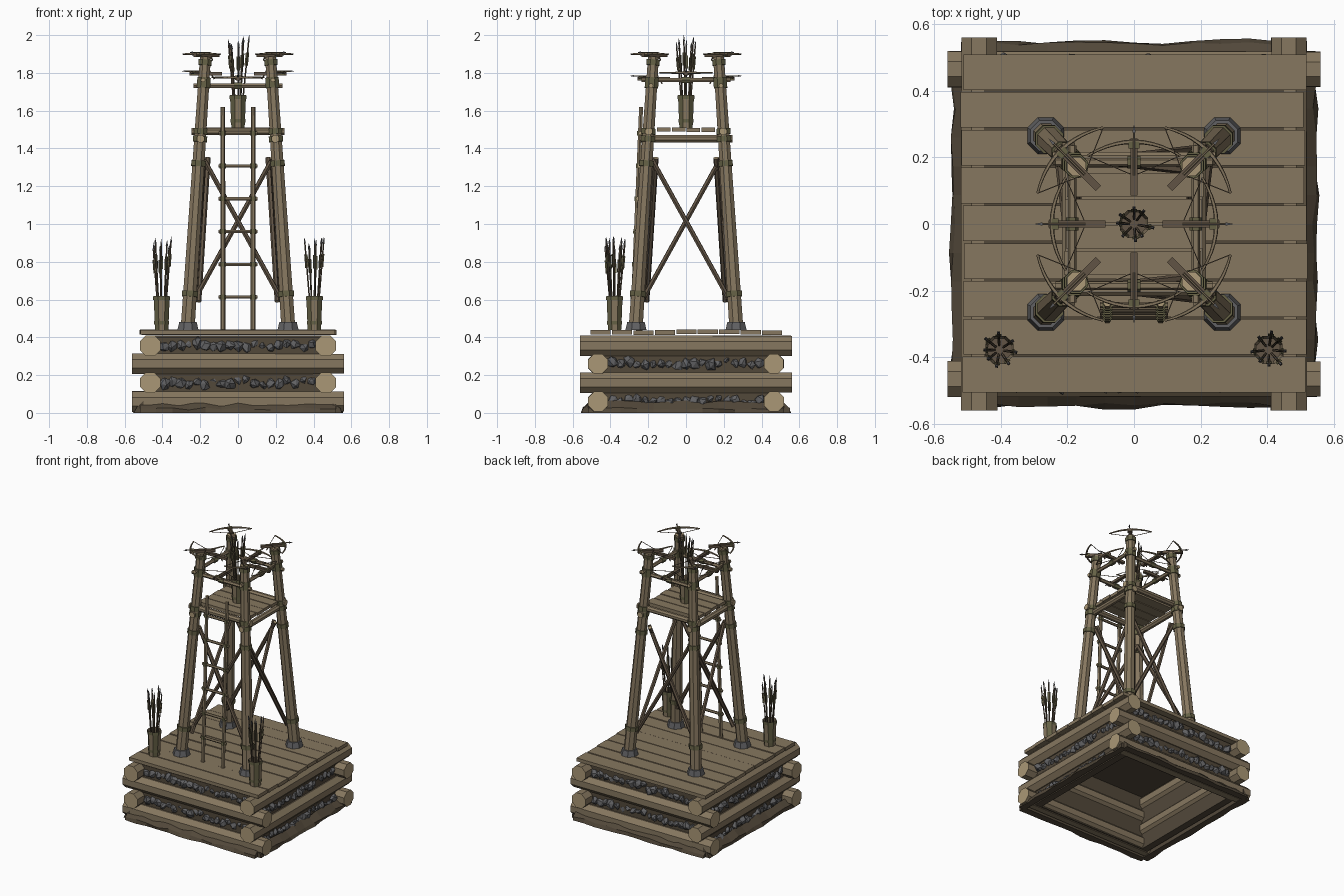
import bpy, bmesh, math, random
from mathutils import Vector, Matrix

if "Cube" in bpy.data.objects:
    bpy.data.objects.remove(bpy.data.objects["Cube"])

random.seed(4)
V = Vector
WOOD, END, STONE, EARTH, LASH, DARK = range(6)
COLORS = [("wood", (.24, .185, .115)), ("end_grain", (.40, .31, .18)), ("stone", (.12, .12, .125)),
          ("earth", (.085, .065, .042)), ("lashing", (.13, .12, .06)), ("dark_wood", (.12, .088, .058))]
MATS = []
for n, c in COLORS:
    m = bpy.data.materials.new(n)
    m.diffuse_color = (*c, 1)
    m.use_nodes = True
    m.node_tree.nodes["Principled BSDF"].inputs["Base Color"].default_value = m.diffuse_color
    MATS.append(m)


def finish(bm, name):
    me = bpy.data.meshes.new(name)
    bm.to_mesh(me)
    bm.free()
    for m in MATS:
        me.materials.append(m)
    ob = bpy.data.objects.new(name, me)
    bpy.context.collection.objects.link(ob)
    return ob


def paint(verts, mat):
    faces = {f for v in verts for f in v.link_faces}
    for f in faces:
        f.material_index = mat
    return faces


def rod(bm, a, b, r1, r2=None, n=6, mat=WOOD, end=None):
    a, b = V(a), V(b)
    d = b - a
    M = Matrix.Translation((a + b) / 2) @ d.to_track_quat('Z', 'Y').to_matrix().to_4x4() @ Matrix.Rotation(math.pi / n, 4, 'Z')
    g = bmesh.ops.create_cone(bm, cap_ends=True, segments=n, radius1=r1,
                              radius2=r1 if r2 is None else r2, depth=d.length, matrix=M)
    for f in paint(g["verts"], mat):
        if end is not None and len(f.verts) == n:
            f.material_index = end
    return g["verts"]


def box(bm, c, s, mat=WOOD, M=Matrix()):
    g = bmesh.ops.create_cube(bm, size=1, matrix=M @ Matrix.Translation(c) @ Matrix.Diagonal((*s, 1)))
    paint(g["verts"], mat)


def along(axis, u, w, z):
    """Point at u along the axis, w across it."""
    return V((u, w, z)) if axis == 0 else V((w, u, z))


# Crib base: alternating log courses, earth backing, rubble in the gaps
logs, back, rubble, skirt = (bmesh.new() for _ in range(4))
for i, z in enumerate((.06, .16, .26, .355)):
    ax = i % 2
    for s in (-1, 1):
        r = random.uniform(.058, .062)
        rod(logs, along(ax, -.56, s * .465, z), along(ax, .56, s * .465, z), r, r * .97, 8, WOOD, END)
        o = 1 - ax
        if ax == 0:
            zz = z + .1 if i < 2 else .36
        else:
            zz = z - .1 if i < 2 else .26
        # rubble row sits in the gap of the wall running the other way
        for k in range(19):
            p = along(o, -.39 + .78 * k / 18, s * random.uniform(.465, .485), z + random.uniform(-.015, .015))
            g = bmesh.ops.create_icosphere(rubble, subdivisions=1, radius=random.uniform(.022, .036),
                                           matrix=Matrix.Translation(p) @ Matrix.Rotation(random.random() * 6, 4, 'X'))
            for v in g["verts"]:
                v.co += V([random.uniform(-.007, .007) for _ in range(3)])
            paint(g["verts"], STONE)
for ax in (0, 1):
    for s in (-1, 1):
        c, d = along(ax, 0, s * .455, .205), along(ax, .88, .05, 0)
        d.z = .39
        box(back, c, d, EARTH)
        # ragged earth bank at the foot
        prev = None
        for k in range(13):
            u = -.52 + 1.04 * k / 12
            q = [along(ax, u, s * w, z) for w, z in
                 ((.5, 0), (random.uniform(.54, .558), 0), (random.uniform(.535, .55), random.uniform(.015, .03)),
                  (.5, random.uniform(.05, .07)))]
            ring = [skirt.verts.new(p) for p in q]
            if prev:
                for j in range(4):
                    skirt.faces.new((prev[j], prev[j - 1], ring[j - 1], ring[j]))
            else:
                skirt.faces.new(ring)
            prev = ring
        skirt.faces.new(prev[::-1])
for f in skirt.faces:
    f.material_index = EARTH
bmesh.ops.recalc_face_normals(skirt, faces=skirt.faces[:])
box(back, (0, 0, .405), (.9, .9, .012), EARTH)
finish(logs, "base_logs")
finish(back, "base_earth_fill")
finish(rubble, "base_rubble")
finish(skirt, "earth_bank")

# Deck planks
bm = bmesh.new()
for k in range(9):
    box(bm, (random.uniform(-.006, .006), -.452 + .1135 * k, .4265 + random.uniform(-.003, .003)),
        (1.03, .107, .024))
finish(bm, "deck_planks")


# Tower legs, stone feet and lashings
def leg_w(z):
    return .267 - (z - .44) * (.095 / 1.45)


legs, feet, ties = bmesh.new(), bmesh.new(), bmesh.new()
for sx in (-1, 1):
    for sy in (-1, 1):
        P = lambda z: V((sx * leg_w(z), sy * leg_w(z), z))
        rod(legs, P(.44), P(1.885), .04, .031, 8, WOOD, END)
        rod(feet, (sx * .265, sy * .265, .44), (sx * .265, sy * .265, .48), .06, .05, 8, STONE)
        for z in (.63, 1.32, 1.45, 1.49, 1.735, 1.76, 1.855):
            rod(ties, P(z - .015), P(z + .015), .047 - (z - .44) * .0065, n=8, mat=LASH)
finish(legs, "tower_legs")
finish(feet, "stone_feet")

# Cross braces on four sides, platform beams and parapet rails
bm, beams = bmesh.new(), bmesh.new()
for ax in (0, 1):
    for s in (-1, 1):
        for t in (-1, 1):
            o = .038 + .011 * t
            rod(bm, along(ax, -t * .235, s * (leg_w(.6) - o), .59), along(ax, t * .185, s * (leg_w(1.35) - o), 1.35),
                .0135, n=6, mat=DARK, end=END)
        zb, zr = (1.49, 1.73)[0] - .038 * ax, 1.732 + .03 * ax
        rod(beams, along(ax, -.245, s * .197, zb), along(ax, .245, s * .197, zb), .021, n=8, end=END)
        rod(beams, along(ax, -.235, s * .185, zr), along(ax, .235, s * .185, zr), .013, n=6, end=END)
        rod(ties, along(ax, -.02, s * .185, zr), along(ax, .02, s * .185, zr), .019, n=6, mat=LASH)
        for t in (-1, 1):
            rod(ties, along(ax, t * .2 - .014, s * .197, zb), along(ax, t * .2 + .014, s * .197, zb), .028, n=8, mat=LASH)
finish(bm, "cross_braces")
finish(beams, "beams_and_rails")

# Platform planks
bm = bmesh.new()
for k in range(4):
    box(bm, (random.uniform(-.006, .006), -.117 + .078 * k, 1.499 + random.uniform(-.003, .003)), (.41, .072, .022))
finish(bm, "platform_planks")

# Ladder
bm = bmesh.new()
lad = lambda x, z: V((x, -.285 + (z - .44) * .04, z))
for s in (-1, 1):
    rod(bm, lad(s * .08, .44), lad(s * .08, 1.62), .0135, .012, 6, WOOD, END)
for k in range(6):
    z = .613 + k * .1735
    rod(bm, lad(-.102, z), lad(.102, z), .0095, n=6, mat=WOOD, end=END)
    for s in (-1, 1):
        rod(ties, lad(s * .08, z - .012), lad(s * .08, z + .012), .0175, n=6, mat=LASH)
finish(bm, "ladder")
finish(ties, "rope_lashings")


# Crossbows: local +x is the shooting direction
def crossbow(name, loc, ang):
    bm = bmesh.new()
    box(bm, (-.004, 0, 0), (.17, .022, .018), DARK)
    box(bm, (.062, 0, .004), (.022, .032, .022), LASH)
    arc = [V((.072 - .042 * (k / 5) ** 2, .14 * k / 5, .006)) for k in range(-5, 6)]
    for k in range(10):
        rod(bm, arc[k], arc[k + 1], .0075 - .0007 * abs(k - 5), .0075 - .0007 * abs(k - 4), 5)
    for p in (arc[0], arc[-1]):
        rod(bm, p, (-.03, 0, .012), .002, n=4, mat=DARK)
    rod(bm, (-.03, 0, .014), (.105, 0, .014), .0035, n=5, mat=WOOD)
    rod(bm, (.1, 0, .014), (.122, 0, .014), .007, .0005, 4, STONE)
    rod(bm, (-.035, 0, -.004), (-.05, 0, -.028), .004, n=5, mat=DARK)
    ob = finish(bm, name)
    ob.matrix_world = Matrix.Translation(loc) @ Matrix.Rotation(ang, 4, 'Z')


for k in range(4):
    a = k * math.pi / 2
    z = 1.795 if k % 2 == 0 else 1.77
    crossbow("rail_crossbow", (.175 * math.cos(a), .175 * math.sin(a), z), a)
    a += math.pi / 4
    crossbow("corner_crossbow", (.24 * math.cos(a), .24 * math.sin(a), 1.894), a)


# Arrow barrels: open staved tubs with a fan of arrows
def barrel(name, x, y, z, h, top):
    bm = bmesh.new()
    g = rod(bm, (x, y, z), (x, y, z + h), .038, .046, 8)
    lid = max({f for v in g for f in v.link_faces}, key=lambda f: f.calc_center_median().z)
    sides = [f for f in {f for v in g for f in v.link_faces} if len(f.verts) == 4]
    for f in sides:
        c = f.calc_center_median()
        k = round(math.atan2(c.y - y, c.x - x) / (math.pi / 4) * 1)
        f.material_index = LASH if k % 2 else WOOD
    bmesh.ops.inset_region(bm, faces=[lid], thickness=.009)
    bmesh.ops.translate(bm, verts=lid.verts[:], vec=(0, 0, -h * .8))
    lid.material_index = DARK
    for t in (.22, .93):
        r = .038 + .008 * t + .003
        hoop = rod(bm, (x, y, z + h * t - .009), (x, y, z + h * t + .009), r, n=8, mat=LASH)
        caps = [f for f in {f for v in hoop for f in v.link_faces} if len(f.verts) == 8]
        bmesh.ops.delete(bm, geom=caps, context='FACES_ONLY')
    for k in range(8):
        a = k * math.pi / 4 + random.uniform(-.2, .2)
        d = V((math.cos(a), math.sin(a), 0))
        lo = V((x, y, z + .04)) + d * .015
        hi = V((x, y, top - (0 if k == 0 else random.uniform(0, .05)))) + d * random.uniform(.042, .062)
        rod(bm, lo, lo.lerp(hi, .93), .0042, n=5, mat=DARK)
        rod(bm, lo.lerp(hi, .93), hi, .0065, .0005, 4, STONE)
        # fletching
        M = Matrix.Translation(lo.lerp(hi, .72)) @ (hi - lo).to_track_quat('Z', 'Y').to_matrix().to_4x4()
        box(bm, (0, 0, 0), (.018, .0015, .07), LASH, M)
        box(bm, (0, 0, 0), (.0015, .018, .07), LASH, M)
    finish(bm, name)


for s in (-1, 1):
    barrel("deck_arrow_barrel", s * .404, -.378, .438, .182, .935)
barrel("platform_arrow_barrel", 0, 0, 1.508, .175, 2.0)
